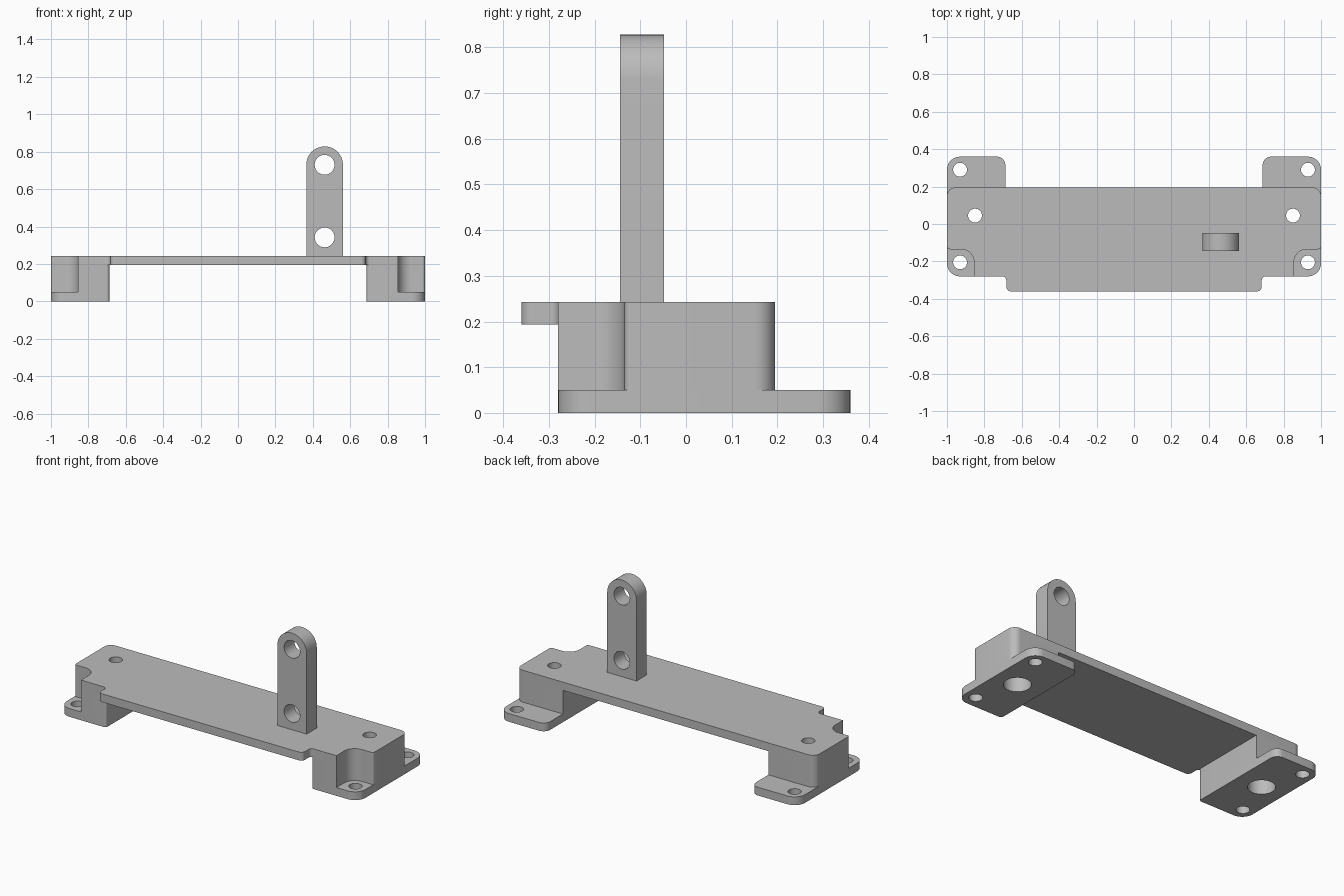
import bpy, bmesh, math
from mathutils import Vector

if "Cube" in bpy.data.objects:
    bpy.data.objects.remove(bpy.data.objects["Cube"])

grey = bpy.data.materials.new("plain grey")
grey.diffuse_color = (0.5, 0.5, 0.5, 1)
grey.use_nodes = True
grey.node_tree.nodes["Principled BSDF"].inputs["Base Color"].default_value = grey.diffuse_color


def outline(corners, steps=10):
    """Turn (x, y, radius) corners into a filleted polygon."""
    pts = []
    for i, (x, y, r) in enumerate(corners):
        p = Vector((x, y))
        if r == 0:
            pts.append(p)
            continue
        u = (Vector(corners[i - 1][:2]) - p).normalized()
        v = (Vector(corners[(i + 1) % len(corners)][:2]) - p).normalized()
        half = math.acos(max(-1, min(1, u.dot(v)))) / 2
        c = p + (u + v).normalized() * r / math.sin(half)
        da, db = p + u * r / math.tan(half) - c, p + v * r / math.tan(half) - c
        a0 = math.atan2(da.y, da.x)
        sweep = math.atan2(db.y, db.x) - a0
        sweep = (sweep + math.pi) % (2 * math.pi) - math.pi
        for k in range(steps + 1):
            a = a0 + sweep * k / steps
            pts.append(c + Vector((math.cos(a), math.sin(a))) * r)
    return pts


def circle(x, y, r, n=40):
    return [Vector((x + r * math.cos(2 * math.pi * k / n),
                    y + r * math.sin(2 * math.pi * k / n))) for k in range(n)]


def prism(name, pts, lo, hi, upright=False):
    """Extrude a profile along z, or along y when upright."""
    bm = bmesh.new()
    place = (lambda p, d: (p.x, d, p.y)) if upright else (lambda p, d: (p.x, p.y, d))
    a = [bm.verts.new(place(p, lo)) for p in pts]
    b = [bm.verts.new(place(p, hi)) for p in pts]
    bm.faces.new(a)
    bm.faces.new(b)
    for i in range(len(pts)):
        j = (i + 1) % len(pts)
        bm.faces.new((a[i], a[j], b[j], b[i]))
    bmesh.ops.recalc_face_normals(bm, faces=bm.faces)
    me = bpy.data.meshes.new(name)
    bm.to_mesh(me)
    bm.free()
    me.materials.append(grey)
    ob = bpy.data.objects.new(name, me)
    bpy.context.collection.objects.link(ob)
    return ob


def part(name, corners, lo, hi, holes=(), upright=False):
    """Filleted plate with round holes (x, y, radius) through it."""
    ob = prism(name, outline(corners), lo, hi, upright)
    bpy.ops.object.select_all(action='DESELECT')
    bpy.context.view_layer.objects.active = ob
    ob.select_set(True)
    for h in holes:
        cutter = prism("cutter", circle(*h), lo - 0.05, hi + 0.05, upright)
        cutter.hide_render = True
        mod = ob.modifiers.new("hole", 'BOOLEAN')
        mod.operation, mod.solver, mod.object = 'DIFFERENCE', 'EXACT', cutter
        bpy.ops.object.modifier_apply(modifier=mod.name)
        bpy.data.objects.remove(cutter)
    bpy.ops.object.shade_smooth_by_angle(angle=math.radians(30))
    return ob


def flip(corners, s):
    return [(s * x, y, r) for x, y, r in corners]


FOOT, DECK, TOP = 0.05, 0.193, 0.243

# deck: right half outline mirrored to the left
half = [(0.683, -0.36, 0.025), (0.683, -0.28, 0.02), (0.855, -0.28, 0),
        (0.855, -0.135, 0.07), (1, -0.135, 0.015), (1, 0.195, 0.045)]
part("deck", half + flip(half, -1)[::-1], DECK, TOP,
     [(0.85, 0.045, 0.037), (-0.85, 0.045, 0.037)])

# feet: hollow riser block on a flanged base
block = [(0.688, -0.28, 0.015)] + half[2:] + [(0.688, 0.195, 0)]
base = [(0.688, -0.28, 0.015), (1, -0.28, 0.07), (1, 0.36, 0.07), (0.688, 0.36, 0.045)]
bore = (0.85, 0.045, 0.075)
screws = [(0.93, 0.29, 0.037), (0.93, -0.205, 0.037)]
for side, s in (("left", -1), ("right", 1)):
    part(side + "_riser_block", flip(block, s), FOOT, DECK, flip([bore], s))
    part(side + "_foot_plate", flip(base, s), 0, FOOT, flip([bore] + screws, s))

# upright lug with rounded top and two cross holes
lug = [(0.365, TOP, 0), (0.561, TOP, 0), (0.561, 0.828, 0.0975), (0.365, 0.828, 0.0975)]
part("upright_lug", lug, -0.145, -0.048,
     [(0.463, 0.73, 0.053), (0.463, 0.342, 0.053)], upright=True)
